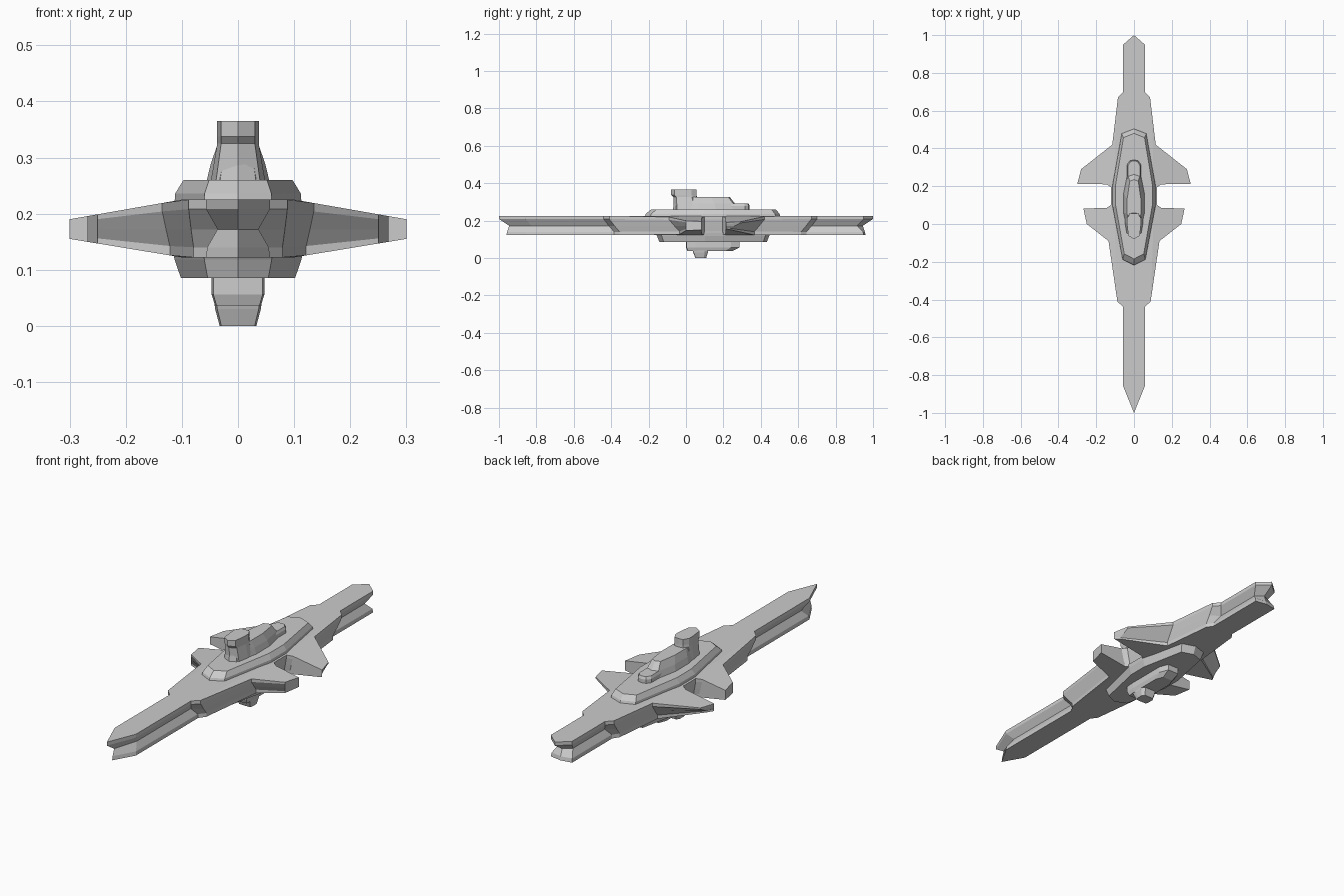
import bpy, bmesh

if "Cube" in bpy.data.objects:
    bpy.data.objects.remove(bpy.data.objects["Cube"])


def loft(name, levels):
    """Stack half outlines (x, y, z) running front tip to rear tip, cap both ends, mirror in x."""
    bm = bmesh.new()
    rings = [[bm.verts.new(p) for p in lev] for lev in levels]
    for a, b in zip(rings, rings[1:]):
        for i in range(len(a) - 1):
            bm.faces.new((a[i], a[i + 1], b[i + 1], b[i]))
    for ring in (rings[0], rings[-1]):
        flat_z = ring[0].co.z
        # wing roots lie at x = 0.1, then the flat deck runs to the centre line
        root = [v if v.co.x <= 0.1 else bm.verts.new((0.1, v.co.y, flat_z)) for v in ring]
        mid = [v if v.co.x == 0 else bm.verts.new((0, v.co.y, flat_z)) for v in ring]
        for outer, inner in ((ring, root), (root, mid)):
            for i in range(len(ring) - 1):
                quad = []
                for v in (outer[i], outer[i + 1], inner[i + 1], inner[i]):
                    if v not in quad:
                        quad.append(v)
                if len(quad) > 2:
                    bm.faces.new(quad)
    for f in list(bm.faces):
        for s in (-1,):
            vs = []
            for v in reversed(f.verts):
                vs.append(bm.verts.new((s * v.co.x, v.co.y, v.co.z)))
            bm.faces.new(vs)
    bmesh.ops.remove_doubles(bm, verts=bm.verts, dist=1e-5)
    bmesh.ops.recalc_face_normals(bm, faces=bm.faces)
    me = bpy.data.meshes.new(name)
    bm.to_mesh(me)
    bm.free()
    ob = bpy.data.objects.new(name, me)
    bpy.context.collection.objects.link(ob)
    return ob


def at(outline, z):
    return [(x, y, z) for x, y in outline]


def resize(outline, kx, y0, y1):
    """Scale an outline in x and refit its length to y0..y1."""
    a, b = outline[0][1], outline[-1][1]
    return [(x * kx, y0 + (y - a) * (y1 - y0) / (b - a)) for x, y in outline]


# Main hull: blade-like ends, two pairs of wings, grooved sides
HULL = [(0, -1.0), (0.057, -0.86), (0.057, -0.44), (0.088, -0.41), (0.135, -0.09),
        (0.25, 0.0), (0.268, 0.082), (0.145, 0.085), (0.122, 0.10), (0.122, 0.195),
        (0.145, 0.21), (0.30, 0.213), (0.28, 0.29), (0.115, 0.42), (0.085, 0.67),
        (0.057, 0.70), (0.057, 0.95), (0, 1.0)]


def hull_level(z, t, groove):
    """t shrinks the outline towards the underside; groove pinches the blades."""
    pts = []
    for x, y in HULL:
        d = y - 0.13
        if abs(d) > 0.8:
            tip = (0.04 if x == 0 else 0.0) * t + 0.035 * groove
            y -= tip if d > 0 else -tip
        elif abs(d) > 0.15:
            y -= 0.055 * t * (1 if d > 0 else -1)
        if abs(d) > 0.565:
            x *= 1 - 0.36 * groove
        elif x < 0.2:
            x *= 1 - 0.1 * t
        s = 1 - 3.3 * max(0, x - 0.1)
        pts.append((x, y, 0.172 + (z - 0.172) * s))
    return pts


loft("main_hull", [hull_level(0.225, 0, 0), hull_level(0.208, 0, 0),
                   hull_level(0.172, 0.5, 1), hull_level(0.14, 1, 0.1),
                   hull_level(0.122, 1, 0)])

# Upper deck with bevelled rim
DECK = [(0, -0.22), (0.06, -0.19), (0.113, 0.09), (0.113, 0.21), (0.065, 0.48), (0, 0.505)]
loft("upper_deck", [at(DECK, 0.222), at(resize(DECK, 0.99, -0.215, 0.5), 0.236),
                    at(resize(DECK, 0.86, -0.185, 0.48), 0.26)])

# Lower deck
loft("lower_deck", [at(resize(DECK, 1.03, -0.165, 0.455), 0.135),
                    at(resize(DECK, 1.0, -0.155, 0.445), 0.118),
                    at(resize(DECK, 0.9, -0.142, 0.432), 0.085)])

# Superstructure, stepped down towards the rear
BLOCK = [(0, -0.07), (0.032, -0.055), (0.056, 0.06), (0.056, 0.16), (0.035, 0.265), (0, 0.275)]
loft("superstructure", [at(BLOCK, 0.258), at(resize(BLOCK, 0.86, -0.065, 0.262), 0.29),
                        at(resize(BLOCK, 0.64, -0.062, 0.235), 0.325)])
STEP = [(0, 0.15), (0.036, 0.16), (0.036, 0.315), (0.022, 0.335), (0, 0.34)]
loft("rear_step", [at(STEP, 0.258), at(STEP, 0.278), at(resize(STEP, 0.85, 0.15, 0.335), 0.29)])

# Bridge tower, flaring forward at the top
TOWER = [(0, -0.08), (0.03, -0.062), (0.037, 0.0), (0.037, 0.03), (0.022, 0.055), (0, 0.057)]
loft("bridge_tower", [at(resize(TOWER, 1.3, -0.064, 0.06), 0.26),
                      at(resize(TOWER, 1.0, -0.068, 0.058), 0.325),
                      at(TOWER, 0.337), at(TOWER, 0.365)])

# Keel and ventral pod
KEEL = [(0, 0.0), (0.044, 0.003), (0.047, 0.05), (0.047, 0.24), (0.03, 0.285), (0, 0.285)]
loft("keel", [at(KEEL, 0.088), at(KEEL, 0.056), at(resize(KEEL, 0.87, 0.008, 0.245), 0.036)])
POD = [(0, 0.035), (0.038, 0.037), (0.042, 0.06), (0.042, 0.1), (0.03, 0.118), (0, 0.118)]
loft("ventral_pod", [at(POD, 0.04), at(resize(POD, 0.97, 0.038, 0.117), 0.03),
                     at(resize(POD, 0.78, 0.05, 0.108), 0.0)])
